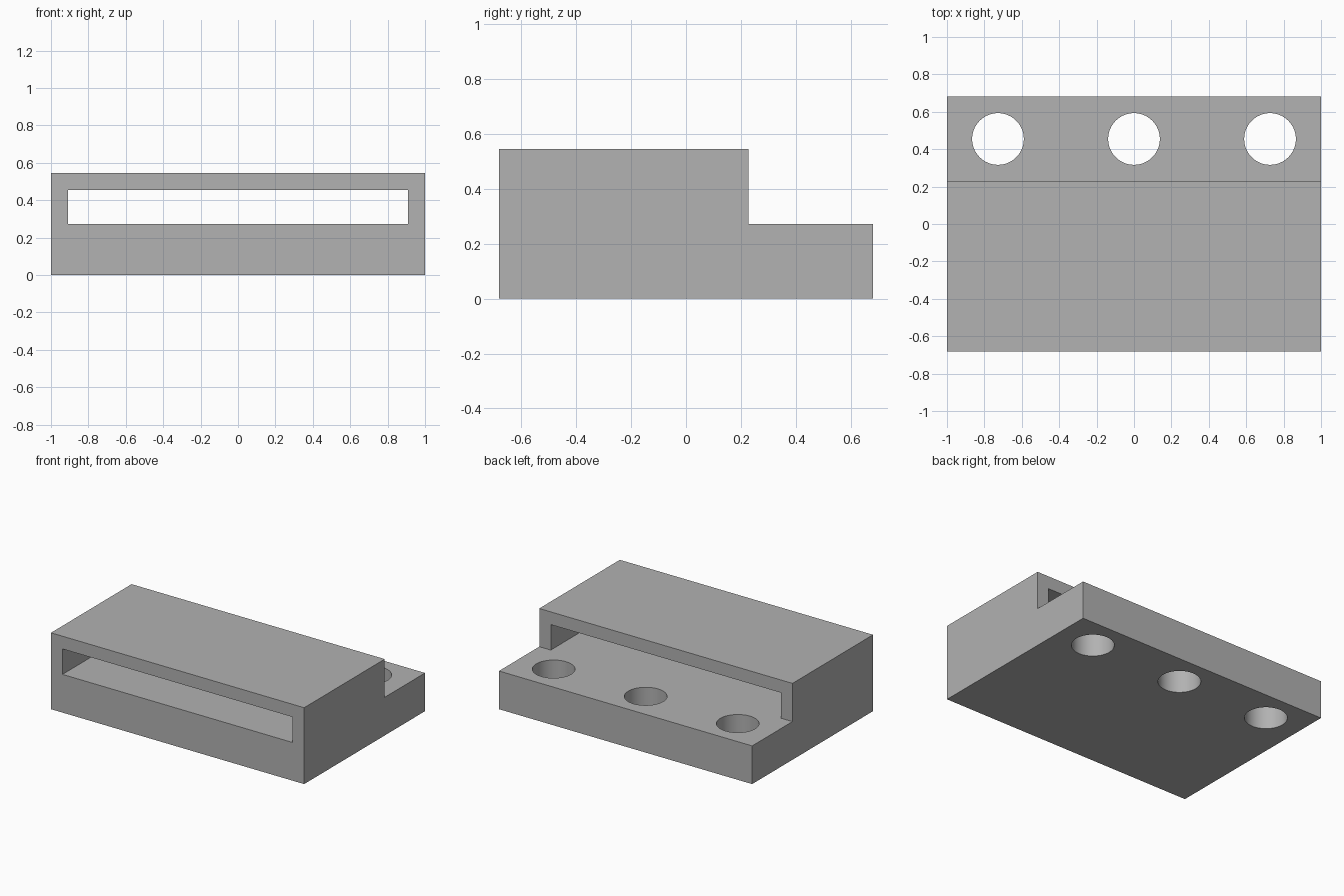
import bpy
import bmesh

if "Cube" in bpy.data.objects:
    bpy.data.objects.remove(bpy.data.objects["Cube"], do_unlink=True)

U = 1 / 11                    # design unit: the block is 22 x 15 x 6 units
HALF_W, HALF_D, HEIGHT = 11 * U, 7.5 * U, 6 * U
STEP_Y, STEP_Z = 2.5 * U, 3 * U

grey = bpy.data.materials.new("plain grey")
grey.use_nodes = True
colour = (0.445, 0.445, 0.445, 1)
grey.diffuse_color = colour
grey.node_tree.nodes["Principled BSDF"].inputs["Base Color"].default_value = colour


def add_prism(name, profile):
    """Extrude a (y, z) side profile across the full width."""
    bm = bmesh.new()
    face = bm.faces.new([bm.verts.new((-HALF_W, y, z)) for y, z in profile])
    extruded = bmesh.ops.extrude_face_region(bm, geom=[face])["geom"]
    moved = [v for v in extruded if isinstance(v, bmesh.types.BMVert)]
    bmesh.ops.translate(bm, verts=moved, vec=(2 * HALF_W, 0, 0))
    bmesh.ops.recalc_face_normals(bm, faces=bm.faces)
    mesh = bpy.data.meshes.new(name)
    bm.to_mesh(mesh)
    bm.free()
    obj = bpy.data.objects.new(name, mesh)
    bpy.context.collection.objects.link(obj)
    return obj


def cut(target, cutter):
    """Subtract the cutter, apply the result and discard the cutter."""
    mod = target.modifiers.new("cut", 'BOOLEAN')
    mod.operation, mod.solver, mod.object = 'DIFFERENCE', 'EXACT', cutter
    cutter.hide_render = True
    bpy.ops.object.select_all(action='DESELECT')
    bpy.context.view_layer.objects.active = target
    target.select_set(True)
    bpy.ops.object.modifier_apply(modifier=mod.name)
    bpy.data.objects.remove(cutter, do_unlink=True)


# Stepped block
block = add_prism("slotted_block", [
    (-HALF_D, 0), (HALF_D, 0), (HALF_D, STEP_Z),
    (STEP_Y, STEP_Z), (STEP_Y, HEIGHT), (-HALF_D, HEIGHT)])

# Wide slot through the raised part, level with the step
bpy.ops.mesh.primitive_cube_add(size=1, location=(0, 0, 4 * U))
slot = bpy.context.object
slot.name = "slot_cutter"
slot.scale = (20 * U, 4 * HALF_D, 2 * U)
cut(block, slot)

# Three round holes through the step
for x in (-8 * U, 0, 8 * U):
    bpy.ops.mesh.primitive_cylinder_add(
        vertices=64, radius=1.52 * U, depth=1, location=(x, 5 * U, STEP_Z / 2))
    hole = bpy.context.object
    hole.name = "hole_cutter"
    cut(block, hole)

block.data.materials.clear()
block.data.materials.append(grey)
for face in block.data.polygons:
    face.material_index = 0
bpy.ops.object.select_all(action='DESELECT')
bpy.context.view_layer.objects.active = block
block.select_set(True)
bpy.ops.object.shade_smooth_by_angle()
